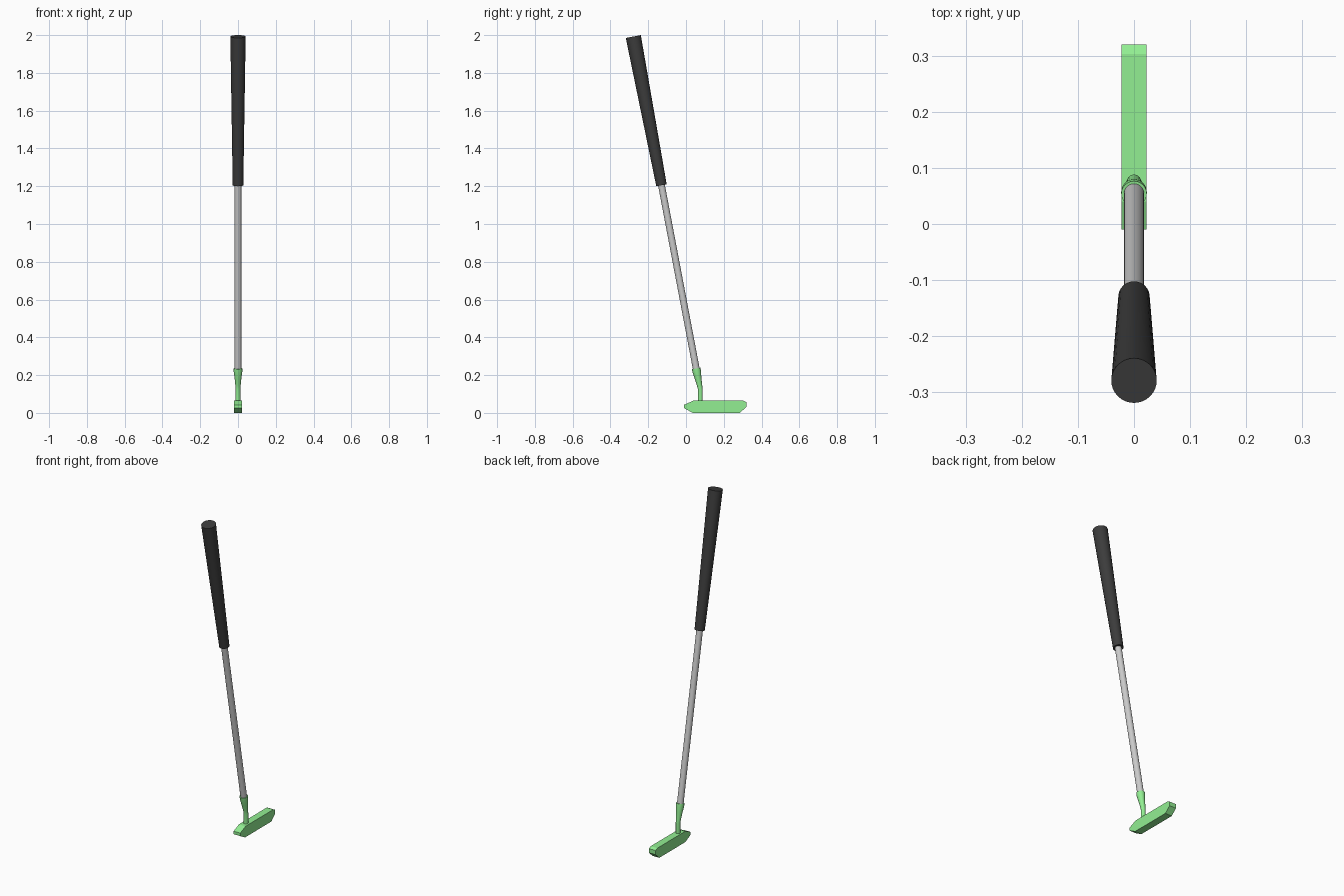
import bpy
import bmesh
from math import cos, sin, tau, radians
from mathutils import Vector

if "Cube" in bpy.data.objects:
    bpy.data.objects.remove(bpy.data.objects["Cube"])


def material(name, rgb):
    m = bpy.data.materials.new(name)
    m.diffuse_color = (*rgb, 1)
    m.use_nodes = True
    m.node_tree.nodes["Principled BSDF"].inputs["Base Color"].default_value = m.diffuse_color
    return m


def finish(bm, name, mat=None, smooth=True):
    bmesh.ops.recalc_face_normals(bm, faces=bm.faces)
    mesh = bpy.data.meshes.new(name)
    bm.to_mesh(mesh)
    bm.free()
    ob = bpy.data.objects.new(name, mesh)
    bpy.context.collection.objects.link(ob)
    if mat:
        mesh.materials.append(mat)
    if smooth:
        bpy.context.view_layer.objects.active = ob
        ob.select_set(True)
        bpy.ops.object.shade_smooth_by_angle(angle=radians(35))
        ob.select_set(False)
    return ob


def tube(name, stations, mat=None, sides=32):
    """Loft circles given as (centre, axis direction, radius)."""
    bm = bmesh.new()
    rings = []
    for centre, axis, r in stations:
        side = Vector((1, 0, 0))
        other = axis.normalized().cross(side)
        rings.append([bm.verts.new(centre + r * (side * cos(tau * i / sides) + other * sin(tau * i / sides)))
                      for i in range(sides)])
    for a, b in zip(rings, rings[1:]):
        for i in range(sides):
            j = (i + 1) % sides
            bm.faces.new((a[i], a[j], b[j], b[i]))
    bm.faces.new(rings[0])
    bm.faces.new(rings[-1])
    return finish(bm, name, mat)


green = material("green_paint", (0.29, 0.86, 0.29))
black = material("black_rubber", (0.045, 0.045, 0.045))

# Leaning axis shared by grip, shaft and socket
low = Vector((0, 0.054, 0.235))
high = Vector((0, -0.279, 1.9925))
lean = (high - low).normalized()
up = Vector((0, 0, 1))


def along(z):
    return low + lean * ((z - low.z) / lean.z)


# Tapered grip and straight shaft
tube("grip", [(along(1.205), lean, 0.028), (high, lean, 0.0405)], black)
tube("shaft", [(along(0.2), lean, 0.018), (along(1.25), lean, 0.018)])

# Neck: upright post bending into a flared socket
tube("neck", [(Vector((0, 0.0755, 0.05)), up, 0.0125),
              (Vector((0, 0.0755, 0.125)), up, 0.0125),
              (Vector((0, 0.072, 0.145)), up + lean, 0.014),
              (along(0.185), lean, 0.018),
              (along(0.218), lean, 0.0228),
              (low, lean, 0.0228)], green)

# Club head: chamfered side profile extruded across x
profile = [(-0.01, 0.025), (-0.01, 0.043), (0.04, 0.065), (0.303, 0.065),
           (0.32, 0.057), (0.32, 0.032), (0.285, 0), (0.035, 0)]
bm = bmesh.new()
face = bm.faces.new([bm.verts.new((-0.022, y, z)) for y, z in profile])
new = bmesh.ops.extrude_face_region(bm, geom=[face])["geom"]
bmesh.ops.translate(bm, vec=(0.044, 0, 0), verts=[v for v in new if isinstance(v, bmesh.types.BMVert)])
finish(bm, "club_head", green, smooth=False)
